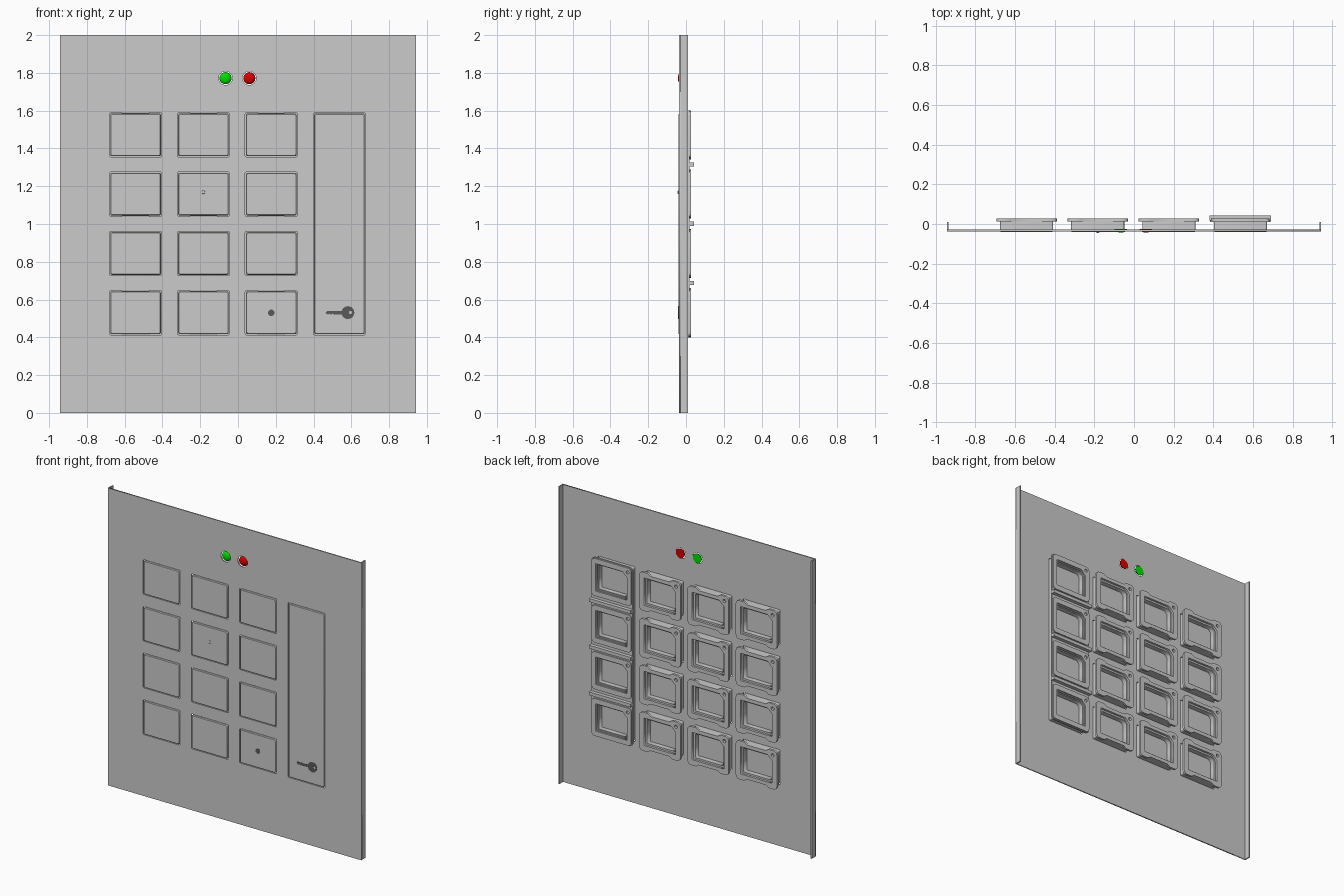
import bpy, bmesh, math
from mathutils import Matrix

if "Cube" in bpy.data.objects:
    bpy.data.objects.remove(bpy.data.objects["Cube"])

COLS = [-0.542, -0.183, 0.176, 0.537]
ROWS = [1.472, 1.158, 0.844, 0.530]
HW, HH = 0.138, 0.117            # half size of a key opening
TALL_Z = (ROWS[0] + ROWS[3]) / 2
TALL_H = (ROWS[0] - ROWS[3]) / 2 + HH


def circle(cx, cz, r, n=24):
    return [(cx + r * math.cos(2 * math.pi * i / n), cz + r * math.sin(2 * math.pi * i / n)) for i in range(n)]


def rrect(cx, cz, hw, hh, r, n=5):
    pts = []
    for k, (sx, sz) in enumerate([(1, 1), (-1, 1), (-1, -1), (1, -1)]):
        for i in range(n):
            a = math.pi / 2 * (k + i / (n - 1))
            pts.append((cx + sx * (hw - r) + r * math.cos(a), cz + sz * (hh - r) + r * math.sin(a)))
    return pts


def slab(bm, outlines, y0, y1, taper=0):
    """Extrude closed x-z outlines (inner ones become holes) from y0 to y1."""
    cu = bpy.data.curves.new("outline", 'CURVE')
    cu.dimensions, cu.fill_mode, cu.extrude = '2D', 'BOTH', (y1 - y0) / 2
    for pts in outlines:
        sp = cu.splines.new('POLY')
        sp.points.add(len(pts) - 1)
        for p, (x, z) in zip(sp.points, pts):
            p.co = (x, z, 0, 1)
        sp.use_cyclic_u = True
    tmp = bpy.data.objects.new("outline", cu)
    bpy.context.collection.objects.link(tmp)
    bpy.context.view_layer.update()
    me = bpy.data.meshes.new_from_object(tmp.evaluated_get(bpy.context.evaluated_depsgraph_get()))
    bpy.data.objects.remove(tmp)
    me.transform(Matrix.Translation((0, (y0 + y1) / 2, 0)) @ Matrix.Rotation(math.pi / 2, 4, 'X'))
    part = bmesh.new()
    part.from_mesh(me)
    bmesh.ops.remove_doubles(part, verts=part.verts, dist=1e-5)
    bmesh.ops.recalc_face_normals(part, faces=part.faces)
    if taper:
        for v in part.verts:
            if v.co.y < (y0 + y1) / 2:
                v.co.x -= math.copysign(taper, v.co.x)
                v.co.z -= math.copysign(taper, v.co.z)
    part.to_mesh(me)
    part.free()
    bm.from_mesh(me)
    bpy.data.meshes.remove(me)


def box(bm, x0, x1, y0, y1, z0, z1):
    m = Matrix.Translation(((x0 + x1) / 2, (y0 + y1) / 2, (z0 + z1) / 2)) @ Matrix.Diagonal((x1 - x0, y1 - y0, z1 - z0, 1))
    bmesh.ops.create_cube(bm, size=1, matrix=m)


def add(name, mesh, loc=(0, 0, 0), color=None):
    if isinstance(mesh, bmesh.types.BMesh):
        bm, mesh = mesh, bpy.data.meshes.new(name)
        bm.to_mesh(mesh)
        bm.free()
    ob = bpy.data.objects.new(name, mesh)
    ob.location = loc
    bpy.context.collection.objects.link(ob)
    if color:
        mat = bpy.data.materials.new(name + "_color")
        mat.diffuse_color = (*color, 1)
        mat.use_nodes = True
        mat.node_tree.nodes["Principled BSDF"].inputs["Base Color"].default_value = mat.diffuse_color
        mesh.materials.append(mat)
    return ob


def recess(cz, hw, hh, c):
    """Pocket outline with one chamfered corner beside the peg hole."""
    return [(-hw, cz - hh), (hw, cz - hh), (hw, cz + hh), (-hw + c, cz + hh), (-hw, cz + hh - c)]


# Front plate with key and lamp openings, folded back at both sides
LEDS = {"green_lamp": (-0.066, (0, 0.75, 0)), "red_lamp": (0.060, (0.7, 0, 0))}
bm = bmesh.new()
holes = [rrect(x, z, HW, HH, 0.008) for x in COLS[:3] for z in ROWS]
holes.append(rrect(COLS[3], TALL_Z, HW, TALL_H, 0.008))
holes += [circle(x, 1.772, 0.036) for x, c in LEDS.values()]
slab(bm, [[(-0.943, 0), (0.943, 0), (0.943, 2), (-0.943, 2)]] + holes, -0.037, -0.029)
for s in (-1, 1):
    a, b = sorted((s * 0.943, s * 0.935))
    box(bm, a, b, -0.030, 0.010, 0, 2)
add("front_plate", bm)

# Single key: tapered cap, hollow body, notched back flange with peg hole
bm = bmesh.new()
slab(bm, [rrect(0, 0, HW - 0.004, HH - 0.004, 0.009)], -0.041, -0.036, 0.004)
slab(bm, [rrect(0, 0, HW - 0.004, HH - 0.004, 0.009)], -0.036, -0.022)
slab(bm, [rrect(0, 0, HW - 0.004, HH - 0.004, 0.009), recess(0, 0.105, 0.080, 0.02)], -0.022, 0.012)
corner = rrect(0, 0, 0.153, 0.130, 0.025)
notch = [(0.09, 0.130), (0.07, 0.116), (-0.07, 0.116), (-0.09, 0.130)]
flange = corner[:5] + notch + corner[5:15] + [(-x, -z) for x, z in notch] + corner[15:]
slab(bm, [flange, recess(0, 0.118, 0.092, 0.035), circle(-0.121, 0.097, 0.011, 16)], 0.012, 0.027)
key_mesh = bpy.data.meshes.new("key")
bm.to_mesh(key_mesh)
bm.free()
for r, z in enumerate(ROWS):
    for c, x in enumerate(COLS[:3]):
        add(f"key_row{r + 1}_column{c + 1}", key_mesh, (x, 0, z))

# Tall entry key: one cap, four pockets at the back, cross ribs between them
bm = bmesh.new()
outer = rrect(0, 0, HW - 0.004, TALL_H - 0.004, 0.009)
offsets = [z - TALL_Z for z in ROWS]
slab(bm, [outer], -0.041, -0.036, 0.004)
slab(bm, [outer], -0.036, -0.022)
slab(bm, [outer] + [recess(z, 0.105, 0.080, 0.02) for z in offsets], -0.022, 0.010)
slab(bm, [rrect(0, 0, 0.153, TALL_H + 0.013, 0.025)] + [recess(z, 0.112, 0.086, 0.03) for z in offsets], 0.010, 0.019)
for z in offsets:
    slab(bm, [rrect(0, z, 0.148, 0.126, 0.025), recess(z, 0.118, 0.092, 0.035),
              circle(-0.121, z + 0.097, 0.011, 16)], 0.019, 0.027)
for a, b in zip(offsets, offsets[1:]):
    m = (a + b) / 2
    box(bm, -0.155, 0.155, 0.018, 0.043, m - 0.011, m + 0.011)
add("tall_key", bm, (COLS[3], 0, TALL_Z))

# Key-shaped symbol on the tall key and round mark on the last key
DARK = (0.1, 0.1, 0.1)
bm = bmesh.new()
bow = [(0.582 + 0.034 * math.cos(a), 0.531 + 0.034 * math.sin(a))
       for a in (math.radians(-165 + 330 * i / 22) for i in range(23))]
teeth = [(0.475, 0.540), (0.463, 0.531), (0.475, 0.520), (0.484, 0.526), (0.492, 0.519),
         (0.500, 0.526), (0.508, 0.519), (0.518, 0.522)]
slab(bm, [bow + teeth, circle(0.596, 0.531, 0.009, 12)], -0.0416, -0.040)
add("key_symbol", bm, color=DARK)
bm = bmesh.new()
slab(bm, [circle(COLS[2], ROWS[3], 0.017)], -0.0416, -0.040)
add("round_mark", bm, color=DARK)


def dome(name, x, y, z, r, depth, color=None):
    """Half ball facing forward with a flat back."""
    bm = bmesh.new()
    bmesh.ops.create_uvsphere(bm, u_segments=24, v_segments=16, radius=1)
    bmesh.ops.bisect_plane(bm, geom=bm.verts[:] + bm.edges[:] + bm.faces[:], plane_co=(0, 0, 0),
                           plane_no=(0, 0, 1), clear_inner=True)
    bmesh.ops.holes_fill(bm, edges=[e for e in bm.edges if e.is_boundary])
    bm.transform(Matrix.Translation((x, y, z)) @ Matrix.Rotation(math.pi / 2, 4, 'X') @ Matrix.Diagonal((r, r, depth, 1)))
    bmesh.ops.recalc_face_normals(bm, faces=bm.faces)
    ob = add(name, bm, color=color)
    bpy.ops.object.select_all(action='DESELECT')
    ob.select_set(True)
    bpy.context.view_layer.objects.active = ob
    bpy.ops.object.shade_smooth_by_angle(angle=math.radians(40))


# Indicator lamps and the raised locating dot on the middle key
for name, (x, color) in LEDS.items():
    dome(name, x, -0.025, 1.772, 0.032, 0.018, color)
dome("locating_dot", COLS[1], -0.0405, 1.168, 0.009, 0.004)
